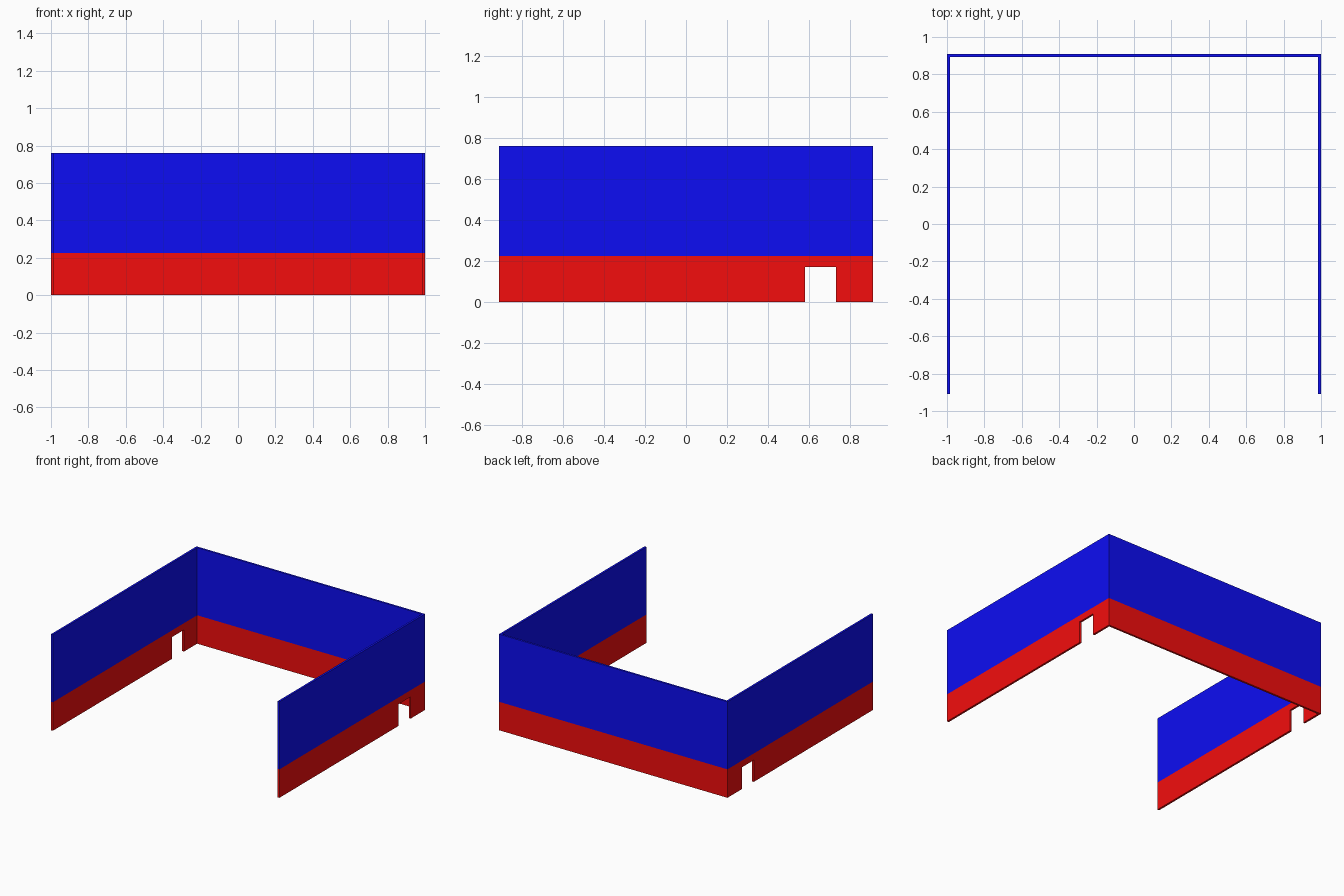
import bpy, bmesh
from mathutils import Vector

if "Cube" in bpy.data.objects:
    bpy.data.objects.remove(bpy.data.objects["Cube"])

X, Y, T = 1.0, 0.91, 0.016      # half width, half depth, wall thickness
Z_BAND, Z_TOP = 0.225, 0.76     # colour change, wall top


def material(name, color):
    m = bpy.data.materials.new(name)
    m.diffuse_color = color
    m.use_nodes = True
    m.node_tree.nodes["Principled BSDF"].inputs["Base Color"].default_value = m.diffuse_color
    return m


def prism(name, profile, direction, mat):
    """Extrude a flat outline of 3D points along a direction."""
    bm = bmesh.new()
    face = bm.faces.new([bm.verts.new(p) for p in profile])
    out = bmesh.ops.extrude_face_region(bm, geom=[face])
    verts = [g for g in out["geom"] if isinstance(g, bmesh.types.BMVert)]
    bmesh.ops.translate(bm, vec=Vector(direction), verts=verts)
    bmesh.ops.recalc_face_normals(bm, faces=bm.faces)
    me = bpy.data.meshes.new(name)
    bm.to_mesh(me)
    bm.free()
    me.materials.append(mat)
    ob = bpy.data.objects.new(name, me)
    bpy.context.collection.objects.link(ob)
    return ob


blue = material("blue_paint", (0.004, 0.004, 0.9, 1))
red = material("red_paint", (0.9, 0.004, 0.004, 1))

# Upper blue wall: one continuous U-shaped plan
plan = [(-X, -Y), (-X, Y), (X, Y), (X, -Y),
        (X - T, -Y), (X - T, Y - T), (T - X, Y - T), (T - X, -Y)]
prism("upper_wall", [(x, y, Z_BAND) for x, y in plan], (0, 0, Z_TOP - Z_BAND), blue)

# Lower red side walls with a doorway near the back
side = [(-Y, 0), (0.58, 0), (0.58, 0.172), (0.73, 0.172), (0.73, 0),
        (Y, 0), (Y, Z_BAND), (-Y, Z_BAND)]
for label, s in (("left", -1), ("right", 1)):
    prism(f"lower_{label}_wall", [(s * X, y, z) for y, z in side], (-s * T, 0, 0), red)

# Lower red back wall between the sides
back = [(T - X, 0), (X - T, 0), (X - T, Z_BAND), (T - X, Z_BAND)]
prism("lower_back_wall", [(x, Y, z) for x, z in back], (0, -T, 0), red)
